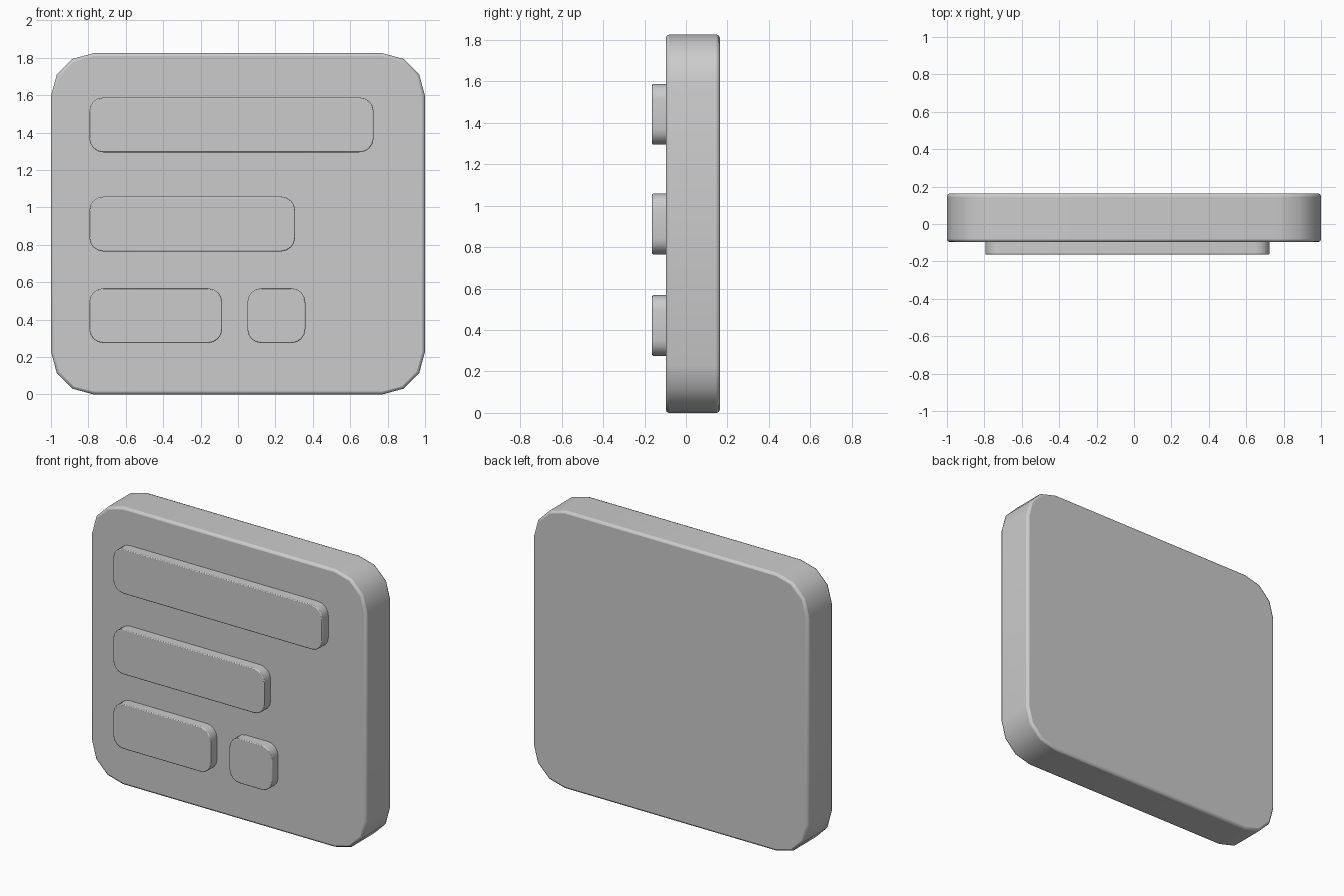
import bpy
import bmesh
from math import pi, cos, sin, radians

cube = bpy.data.objects.get("Cube")
if cube:
    bpy.data.objects.remove(cube, do_unlink=True)

grey = bpy.data.materials.new("plain grey")
grey.use_nodes = True
colour = (0.6, 0.6, 0.6, 1)
grey.diffuse_color = colour
grey.node_tree.nodes["Principled BSDF"].inputs["Base Color"].default_value = colour


def rounded_slab(name, x, z, y, radius, steps, edge):
    """Rounded rectangle in the xz plane, extruded along y, with softened rims."""
    bm = bmesh.new()
    corners = [(x[1] - radius, z[1] - radius), (x[0] + radius, z[1] - radius),
               (x[0] + radius, z[0] + radius), (x[1] - radius, z[0] + radius)]
    outline = []
    for i, (cx, cz) in enumerate(corners):
        for s in range(steps + 1):
            a = (i + s / steps) * pi / 2
            outline.append(bm.verts.new((cx + radius * cos(a), y[0], cz + radius * sin(a))))
    face = bm.faces.new(outline)
    solid = bmesh.ops.extrude_face_region(bm, geom=[face], use_keep_orig=True)
    moved = [v for v in solid["geom"] if isinstance(v, bmesh.types.BMVert)]
    bmesh.ops.translate(bm, verts=moved, vec=(0, y[1] - y[0], 0))
    bmesh.ops.recalc_face_normals(bm, faces=bm.faces)
    mesh = bpy.data.meshes.new(name)
    bm.to_mesh(mesh)
    bm.free()
    mesh.materials.append(grey)
    obj = bpy.data.objects.new(name, mesh)
    bpy.context.collection.objects.link(obj)

    # Soften only the front and back rims
    bevel = obj.modifiers.new("rim", "BEVEL")
    bevel.width = edge
    bevel.segments = 2
    bevel.limit_method = "ANGLE"
    bevel.angle_limit = radians(60)

    bpy.ops.object.select_all(action="DESELECT")
    obj.select_set(True)
    bpy.context.view_layer.objects.active = obj
    bpy.ops.object.shade_smooth_by_angle(angle=radians(40))
    return obj


# Backing panel
rounded_slab("panel", (-1, 1), (0, 1.825), (-0.097, 0.163), 0.23, 3, 0.015)

# Raised bars on the front, in three rows
bars = {
    "top_bar": (-0.795, 0.725, 1.295),
    "middle_bar": (-0.795, 0.305, 0.765),
    "bottom_bar": (-0.795, -0.085, 0.275),
    "small_button": (0.05, 0.36, 0.275),
}
for name, (left, right, low) in bars.items():
    rounded_slab(name, (left, right), (low, low + 0.293), (-0.163, -0.087), 0.075, 4, 0.005)
